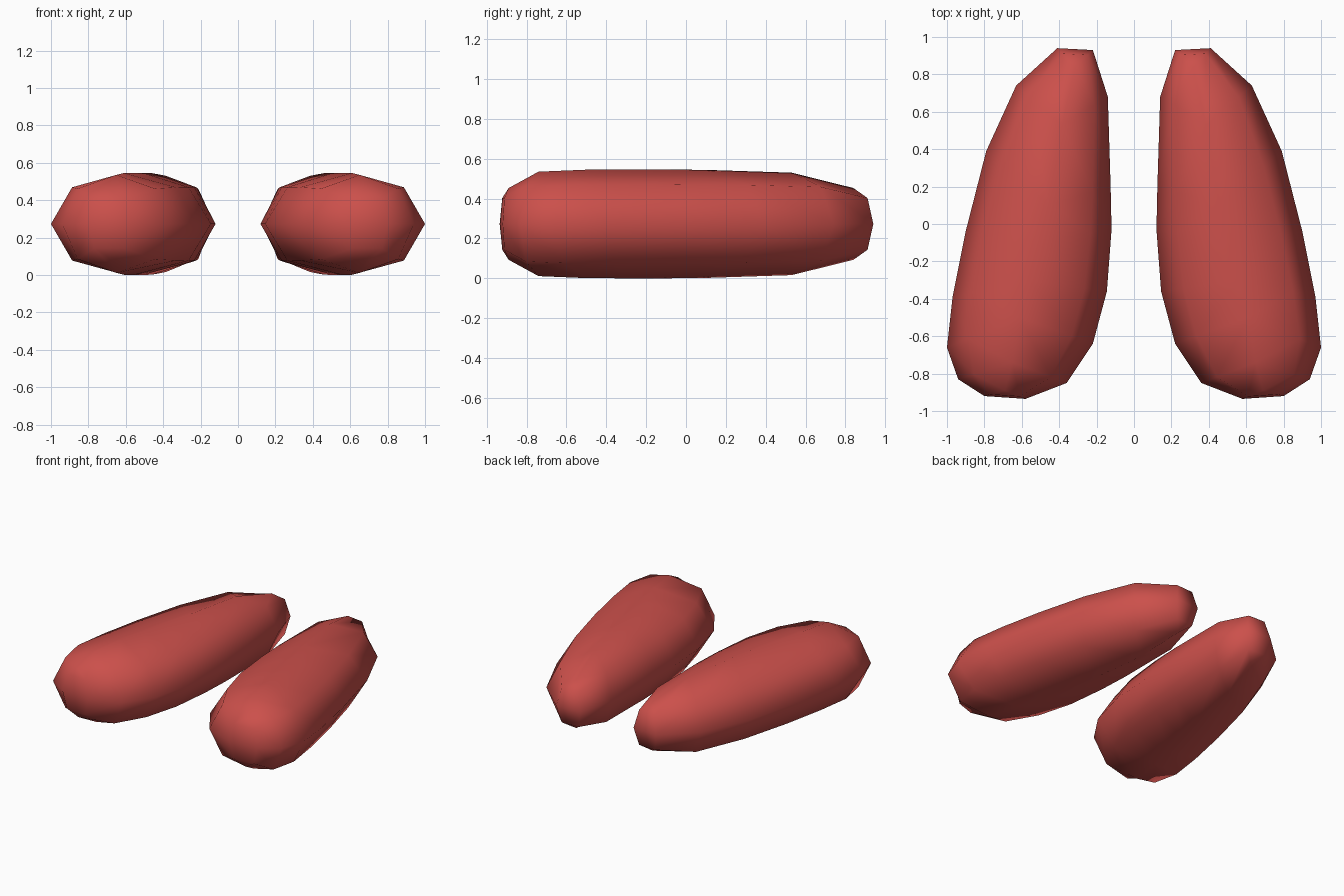
import bpy, bmesh

if "Cube" in bpy.data.objects:
    bpy.data.objects.remove(bpy.data.objects["Cube"])

# stations along the pad: inner (x, y), outer (x, y), ridge y, half height
STATIONS = [
    ((0.22, 0.93), (0.41, 0.94), 0.84, 0.18),
    ((0.14, 0.68), (0.63, 0.74), 0.53, 0.257),
    ((0.125, 0.20), (0.79, 0.39), 0.10, 0.271),
    ((0.12, -0.03), (0.90, -0.04), -0.10, 0.273),
    ((0.145, -0.36), (0.97, -0.39), -0.30, 0.273),
    ((0.22, -0.64), (1.00, -0.66), -0.50, 0.272),
    ((0.36, -0.85), (0.94, -0.83), -0.74, 0.262),
    ((0.58, -0.935), (0.80, -0.92), -0.89, 0.18),
]
MID_Z = 0.273
# eight-sided section: side position, height factor
SECTION = [(1, 0), (0.71, 0.72), (0, 1), (-0.71, 0.72),
           (-1, 0), (-0.71, -0.72), (0, -1), (0.71, -0.72)]

bm = bmesh.new()
rings = []
for (ix, iy), (ox, oy), ridge_y, h in STATIONS:
    ring = []
    for s, k in SECTION:
        x = (ix + ox) / 2 + s * (ox - ix) / 2
        edge_y = oy if s > 0 else iy
        y = ridge_y + (edge_y - ridge_y) * abs(s)
        ring.append(bm.verts.new((x, y, MID_Z + k * h)))
    rings.append(ring)

# skin between stations
for a, b in zip(rings, rings[1:]):
    for i in range(8):
        j = (i + 1) % 8
        bm.faces.new((a[i], a[j], b[j], b[i]))

# rounded end caps
for r in (rings[0], rings[-1]):
    for ids in ((0, 1, 3, 4), (1, 2, 3), (0, 4, 5, 7), (5, 6, 7)):
        bm.faces.new([r[i] for i in ids])

bmesh.ops.recalc_face_normals(bm, faces=bm.faces[:])
for f in bm.faces:
    f.smooth = True
mesh = bpy.data.meshes.new("rounded_pads")
bm.to_mesh(mesh)
bm.free()

pads = bpy.data.objects.new("rounded_pads", mesh)
bpy.context.collection.objects.link(pads)

# mirrored second pad
mirror = pads.modifiers.new("mirror", 'MIRROR')
mirror.use_axis[0] = True
mirror.use_mirror_merge = False

red = bpy.data.materials.new("red")
red.diffuse_color = (0.6, 0.08, 0.07, 1)
red.use_nodes = True
red.node_tree.nodes["Principled BSDF"].inputs["Base Color"].default_value = red.diffuse_color
mesh.materials.append(red)
